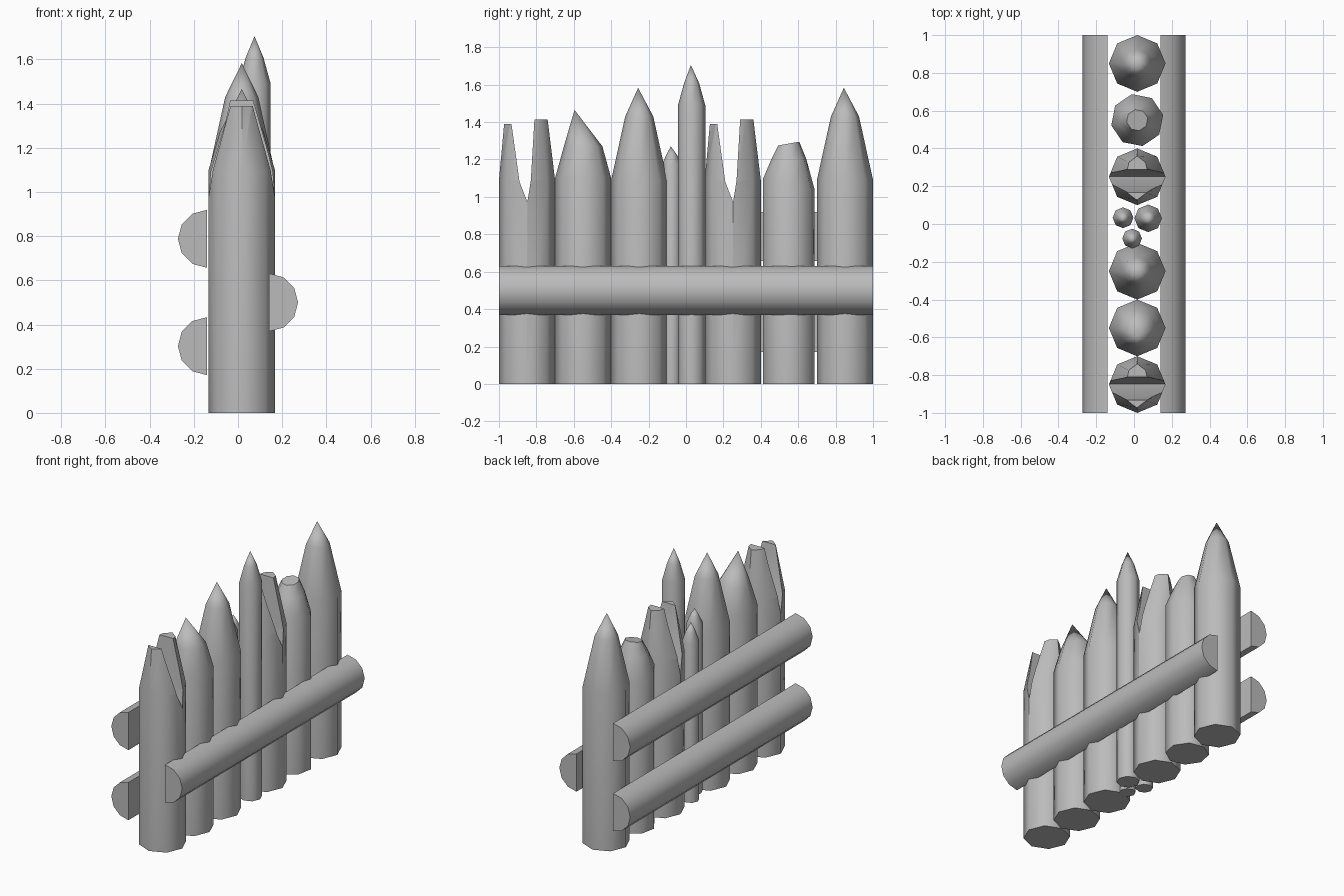
import bpy, bmesh, math

cube = bpy.data.objects.get("Cube")
if cube:
    bpy.data.objects.remove(cube, do_unlink=True)

wood = bpy.data.materials.new("grey_wood")
wood.use_nodes = True
GREY = (0.5, 0.5, 0.5, 1)
wood.diffuse_color = GREY
wood.node_tree.nodes["Principled BSDF"].inputs["Base Color"].default_value = GREY


def finish(name, bm, angle=50):
    bmesh.ops.recalc_face_normals(bm, faces=bm.faces)
    mesh = bpy.data.meshes.new(name)
    bm.to_mesh(mesh)
    bm.free()
    mesh.materials.append(wood)
    obj = bpy.data.objects.new(name, mesh)
    bpy.context.collection.objects.link(obj)
    smooth(obj, angle)
    return obj


def smooth(obj, angle=50):
    bpy.ops.object.select_all(action='DESELECT')
    obj.select_set(True)
    bpy.context.view_layer.objects.active = obj
    bpy.ops.object.shade_smooth_by_angle(angle=math.radians(angle))


def post(name, x, y, rings, tip=None, turn=0, sides=8):
    """Loft rings of (z, x radius, y radius, y shift, tilt along y); tip is (z, y shift)."""
    bm = bmesh.new()
    loops = []
    for z, rx, ry, dy, tilt in rings:
        loop = []
        for i in range(sides):
            a = math.tau * i / sides + turn
            c, s = math.cos(a), math.sin(a)
            loop.append(bm.verts.new((x + rx * c, y + dy + ry * s, z + tilt * s)))
        loops.append(loop)
    for low, high in zip(loops, loops[1:]):
        for i in range(sides):
            j = (i + 1) % sides
            bm.faces.new((low[i], low[j], high[j], high[i]))
    bm.faces.new(loops[0][::-1])
    if tip:
        apex = bm.verts.new((x, y + tip[1], tip[0]))
        for i in range(sides):
            bm.faces.new((loops[-1][i], loops[-1][(i + 1) % sides], apex))
    else:
        bm.faces.new(loops[-1])
    return finish(name, bm)


def prism(name, profile, along, start, end):
    """Extrude a profile along x or y."""
    bm = bmesh.new()
    ends = []
    for t in (start, end):
        ends.append([bm.verts.new((t, u, z) if along == 'x' else (u, t, z)) for u, z in profile])
    n = len(profile)
    for i in range(n):
        j = (i + 1) % n
        bm.faces.new((ends[0][i], ends[0][j], ends[1][j], ends[1][i]))
    bm.faces.new(ends[0][::-1])
    bm.faces.new(ends[1])
    return finish(name, bm)


R, X = 0.15, 0.017

# Split posts: tapered tops with a jagged notch
for name, y in (("front_split_post", -0.85), ("middle_split_post", 0.25)):
    obj = post(name, X, y, [(0, R, R, 0, 0), (1.09, R, R, 0, 0), (1.415, 0.062, 0.115, -0.005, 0)])
    notch = [(-0.2, 1.5), (-0.2, 1.39), (-0.083, 1.39), (-0.04, 1.08),
             (0.002, 0.973), (0.02, 1.085), (0.04, 1.42), (0.04, 1.5)]
    cutter = prism("notch_cutter", [(y + u, z) for u, z in notch], 'x', -0.4, 0.4)
    cutter.hide_render = True
    mod = obj.modifiers.new("notch", 'BOOLEAN')
    mod.operation = 'DIFFERENCE'
    mod.solver = 'EXACT'
    mod.object = cutter
    bpy.context.view_layer.objects.active = obj
    bpy.ops.object.modifier_apply(modifier=mod.name)
    bpy.data.objects.remove(cutter, do_unlink=True)
    smooth(obj)

# Tall pointed posts
for name, y in (("centre_pointed_post", -0.25), ("back_pointed_post", 0.85)):
    post(name, X, y, [(0, R, R, 0, 0), (1.09, R, R, 0, 0), (1.43, 0.075, 0.075, 0, 0)], (1.583, -0.006))

# Post with an off-centre tip
post("slanted_post", X, -0.55, [(0, R, R, 0, 0), (1.1, R, R, 0, 0),
     (1.27, 0.1, 0.103, 0, 0)], (1.465, -0.046))

# Blunt post with a rounded shoulder and a flat top
post("blunt_post", X, 0.55, [(0, 0.14, 0.14, 0, 0), (1.07, 0.14, 0.14, 0, -0.03),
     (1.2, 0.096, 0.096, 0, 0), (1.285, 0.057, 0.057, 0, 0.01)], turn=0.2)

# Thin stakes filling the gap
for name, x, y, r, shoulder, top in (("tall_stake", 0.075, 0.03, 0.073, 1.49, 1.705),
                                     ("front_stake", -0.01, -0.077, 0.052, 1.17, 1.27),
                                     ("back_stake", -0.058, 0.033, 0.055, 1.1, 1.23)):
    middle = shoulder + (top - shoulder) * 0.55
    post(name, x, y, [(0, r, r, 0, 0), (shoulder, r, r, 0, 0),
                      (middle, r * 0.55, r * 0.55, 0, 0)], (top, -0.004))

# Half-round rails
for name, side, z in (("left_rail", 1, 0.5), ("right_lower_rail", -1, 0.302), ("right_upper_rail", -1, 0.788)):
    arc = [math.radians(30 * k - 90) for k in range(7)]
    prism(name, [(side * (0.141 + 0.131 * math.cos(a)), z + 0.131 * math.sin(a)) for a in arc], 'y', -1, 1)
